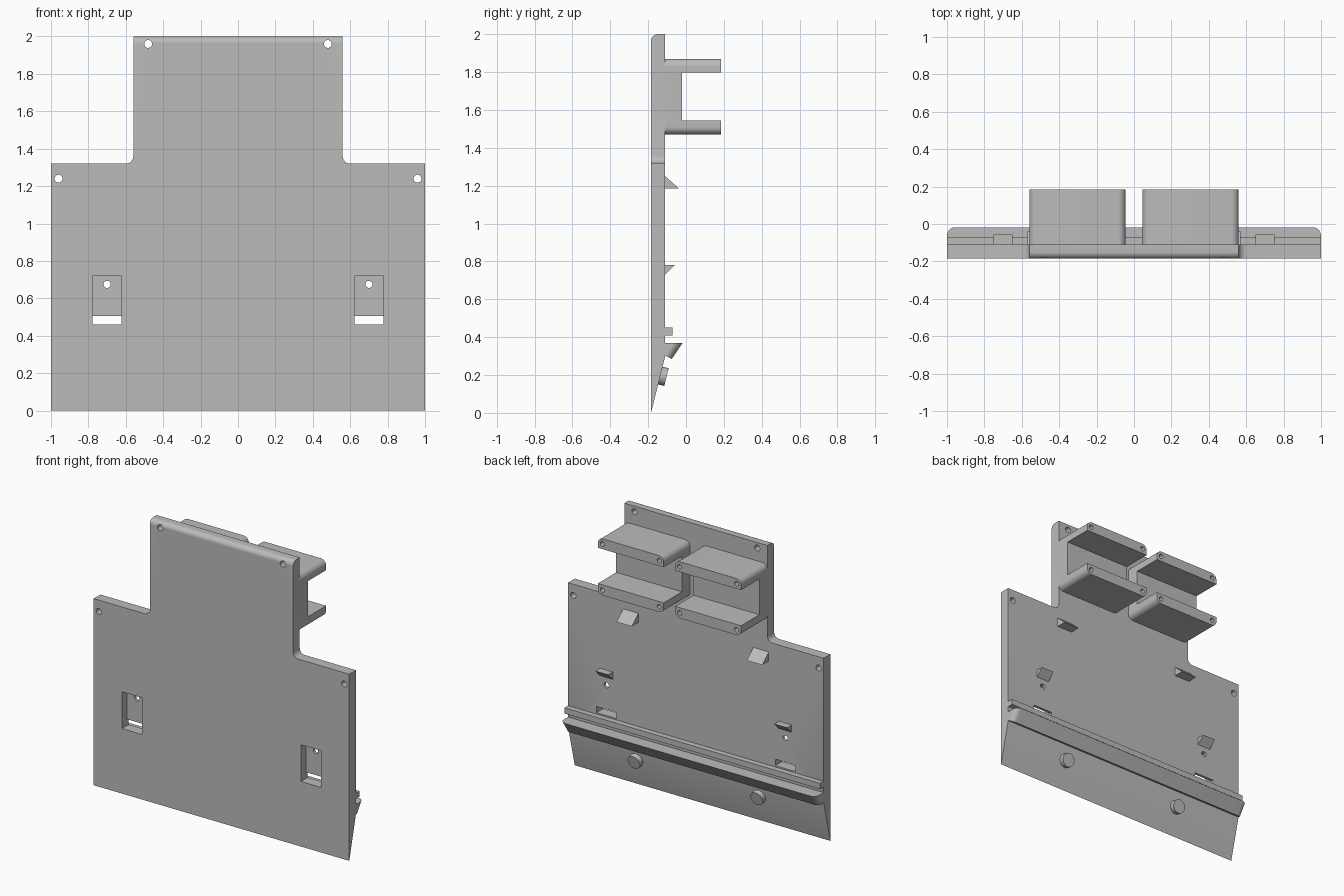
import bpy, bmesh, math
from mathutils import Vector

if "Cube" in bpy.data.objects:
    bpy.data.objects.remove(bpy.data.objects["Cube"])

grey = bpy.data.materials.new("plain grey")
grey.use_nodes = True
grey.diffuse_color = (0.5, 0.5, 0.5, 1)
grey.node_tree.nodes["Principled BSDF"].inputs["Base Color"].default_value = (0.5, 0.5, 0.5, 1)

FRONT, BACK = -0.185, -0.11


def finish(name, bm):
    bmesh.ops.recalc_face_normals(bm, faces=bm.faces)
    mesh = bpy.data.meshes.new(name)
    bm.to_mesh(mesh)
    bm.free()
    mesh.materials.append(grey)
    obj = bpy.data.objects.new(name, mesh)
    bpy.context.collection.objects.link(obj)
    return obj


def prism(name, points, axis, start, end, round_edges=None, radius=0.04):
    """Extrude an outline of (x, z) along y, or of (y, z) along x; optionally round edges."""
    place = (lambda p, t: (t, *p)) if axis == "x" else (lambda p, t: (p[0], t, p[1]))
    bm = bmesh.new()
    face = bm.faces.new([bm.verts.new(place(p, start)) for p in points])
    grown = bmesh.ops.extrude_face_region(bm, geom=[face])["geom"]
    shift = Vector(place((0, 0), end - start))
    for v in grown:
        if isinstance(v, bmesh.types.BMVert):
            v.co += shift
    if round_edges:
        chosen = [e for e in bm.edges if round_edges(*(v.co for v in e.verts))]
        bmesh.ops.bevel(bm, geom=chosen, offset=radius, segments=8, profile=0.5, affect="EDGES")
    return finish(name, bm)


def rect(a, b, low, high):
    return [(a, low), (b, low), (b, high), (a, high)]


def rod(name, centre, radius, length, direction=(0, 1, 0)):
    bm = bmesh.new()
    bmesh.ops.create_cone(bm, cap_ends=True, segments=32, radius1=radius, radius2=radius, depth=length)
    turn = Vector((0, 0, 1)).rotation_difference(Vector(direction)).to_matrix()
    for v in bm.verts:
        v.co = turn @ v.co + Vector(centre)
    return finish(name, bm)


def activate(obj):
    bpy.ops.object.select_all(action="DESELECT")
    obj.select_set(True)
    bpy.context.view_layer.objects.active = obj


def cut(obj, cutters):
    activate(obj)
    for cutter in cutters:
        cutter.hide_render = True
        mod = obj.modifiers.new("cut", "BOOLEAN")
        mod.operation, mod.solver, mod.object = "DIFFERENCE", "EXACT", cutter
        bpy.ops.object.modifier_apply(modifier=mod.name)
    for cutter in cutters:
        bpy.data.objects.remove(cutter)


def smooth(obj):
    activate(obj)
    bpy.ops.object.shade_smooth_by_angle(angle=math.radians(30))


# Stepped panel with filleted inner corners and a rounded top front edge
fillet = [(0.6 - 0.04 * math.sin(a), 1.36 - 0.04 * math.cos(a))
          for a in [math.pi / 2 * i / 8 for i in range(9)]]
half = [(1, 0), (1, 1.32)] + fillet + [(0.56, 2)]
outline = half + [(-x, z) for x, z in reversed(half)]
panel = prism("panel", outline, "y", FRONT, BACK,
              lambda a, b: min(a.z, b.z) > 1.99 and max(a.y, b.y) < FRONT + 0.01, 0.035)

# Tapered foot, screw holes, latch pockets and slots
cutters = [prism("taper_cutter", [(FRONT, 0), (BACK, 0.3), (0, 0.74), (0, -0.2), (FRONT, -0.2)],
                 "x", -1.1, 1.1)]
for s in (-1, 1):
    for x, z, r in ((0.48, 1.96, 0.021), (0.96, 1.24, 0.021), (0.7, 0.675, 0.019)):
        cutters.append(rod("hole_cutter", (s * x, -0.15, z), r, 0.3))
    xs = sorted((s * 0.622, s * 0.778))
    cutters.append(prism("pocket_cutter", rect(*xs, 0.46, 0.72), "y", -0.3, -0.13))
    cutters.append(prism("slot_cutter", rect(*xs, 0.46, 0.505), "y", -0.25, 0))
cut(panel, cutters)
smooth(panel)

# Full-width ledge and slanted lip forming a channel
prism("channel_ledge", rect(BACK, -0.07, 0.41, 0.45), "x", -1, 1)
lip = prism("slanted_lip", [(BACK, 0.37), (-0.018, 0.37), (-0.075, 0.285), (BACK, 0.302)], "x", -1, 1,
            lambda a, b: abs(a.x - b.x) < 0.01 and min(a.y, b.y) > -0.08)
smooth(lip)

for s, side in ((1, "left"), (-1, "right")):
    # Small hooks on the back
    for level, x, w, points in (
            ("upper", 0.51, 0.06, [(BACK, 1.185), (-0.037, 1.185), (BACK, 1.25)]),
            ("lower", 0.7, 0.05, [(BACK, 0.73), (-0.057, 0.782), (BACK, 0.782)])):
        prism(f"{side}_{level}_hook", points, "x", s * x - w, s * x + w)

    # Round foot button standing on the taper
    normal = Vector((0, 0.3, -0.075)).normalized()
    spot = Vector((s * 0.48, -0.136, 0.197)) + normal * 0.012
    smooth(rod(f"{side}_button", spot, 0.048, 0.044, normal))

    # Bracket: a web with two shelves rounded on their outer faces
    a, b = sorted((s * 0.045, s * 0.56))
    prism(f"{side}_bracket_web", rect(a, b, 1.53, 1.81), "y", BACK, -0.02)
    for level, low, high, outer in (("upper", 1.797, 1.87, 1.87), ("lower", 1.47, 1.545, 1.47)):
        shelf = prism(f"{side}_{level}_shelf", rect(a, b, low, high), "y", BACK, 0.185,
                      lambda p, q: abs(p.z - outer) + abs(q.z - outer) < 0.01 and abs(p.x - q.x) < 0.01)
        mid = (low + high) / 2
        cut(shelf, [rod("shelf_hole_cutter", (x, 0.185, mid), 0.016, 0.2) for x in (a + 0.035, b - 0.035)])
        smooth(shelf)
